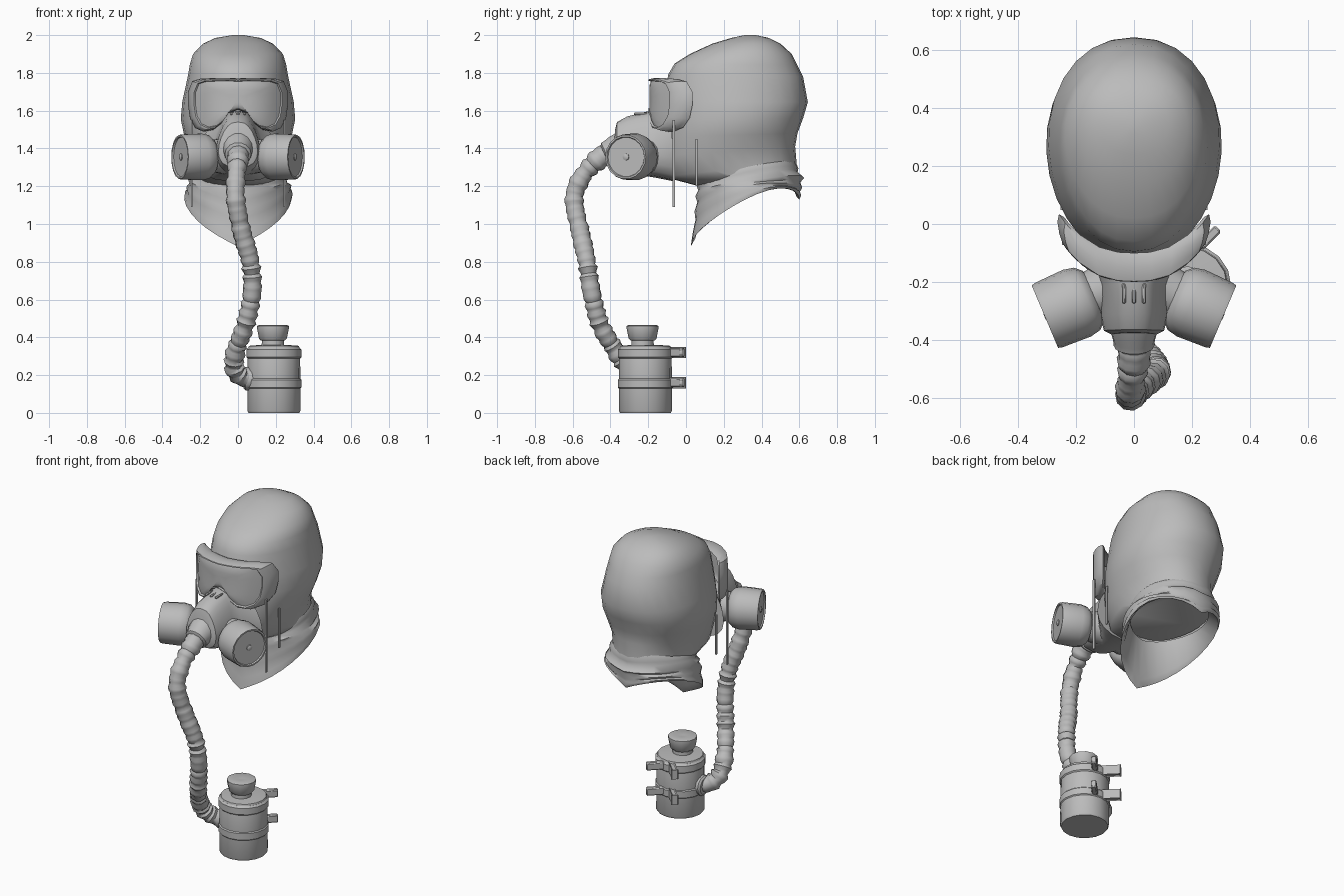
import bpy, bmesh, math, random
from mathutils import Vector, Matrix

random.seed(4)
grey = bpy.data.materials.new("matte_grey")
grey.diffuse_color = (0.5, 0.5, 0.5, 1)


def finish(name, bm, angle=40):
    bmesh.ops.recalc_face_normals(bm, faces=bm.faces)
    me = bpy.data.meshes.new(name)
    bm.to_mesh(me)
    bm.free()
    me.materials.append(grey)
    ob = bpy.data.objects.new(name, me)
    bpy.context.collection.objects.link(ob)
    bpy.ops.object.select_all(action='DESELECT')
    ob.select_set(True)
    bpy.context.view_layer.objects.active = ob
    bpy.ops.object.shade_smooth_by_angle(angle=math.radians(angle))
    return ob


def skin(name, loops, cap=(True, True), angle=40):
    """Bridge closed loops of equal point count."""
    bm = bmesh.new()
    vs = [[bm.verts.new(p) for p in lp] for lp in loops]
    n = len(vs[0])
    for a, b in zip(vs, vs[1:]):
        for i in range(n):
            j = (i + 1) % n
            bm.faces.new((a[i], a[j], b[j], b[i]))
    if cap[0]:
        bm.faces.new(vs[0])
    if cap[1]:
        bm.faces.new(vs[-1])
    return finish(name, bm, angle)


def ring(yf, zf, yb, zb, w, lift=0, p=0.85, n=28, wob=0.0, skew=0.0):
    """Oval loop through two centre points; lift raises its sides, skew widens the far end."""
    pts = []
    for i in range(n):
        a = 2 * math.pi * i / n
        t = (1 - math.cos(a)) / 2
        s = math.sin(a)
        x = math.copysign(abs(s) ** p, s) * w if abs(s) > 1e-6 else 0
        k = wob * math.sin(3 * a + 40 * zb)
        pts.append((x * (1 + k + skew * (2 * t - 1)), yf + (yb - yf) * t,
                    zf + (zb - zf) * t + k * 0.3 + lift * abs(s)))
    return pts


def lathe(name, base, axis, prof, n=16, angle=40):
    """Turned part: prof is (radius, distance along axis)."""
    base, axis = Vector(base), Vector(axis).normalized()
    q = axis.to_track_quat('Z', 'Y')
    return skin(name, [[base + q @ Vector((r * math.cos(2 * math.pi * i / n),
                                           r * math.sin(2 * math.pi * i / n), d))
                        for i in range(n)] for r, d in prof], angle=angle)


def box(name, c, size, bevel=0.0, turn=0.0):
    bm = bmesh.new()
    bmesh.ops.create_cube(bm, size=1)
    rot = Matrix.Rotation(turn, 3, 'Z')
    for v in bm.verts:
        v.co = Vector(c) + rot @ Vector([v.co[k] * size[k] for k in range(3)])
    if bevel:
        bmesh.ops.bevel(bm, geom=bm.edges[:], offset=bevel, segments=1, affect='EDGES')
    return finish(name, bm)


# Hood from crown to chin
skin("hood", [ring(*r, skew=.06) for r in (
    (.31, 2.0, .37, 2.0, .03), (.24, 1.985, .44, 1.985, .12), (.14, 1.955, .50, 1.955, .185),
    (.02, 1.90, .56, 1.90, .238, 0, .9), (-.06, 1.85, .59, 1.84, .255, 0, .92),
    (-.095, 1.79, .62, 1.78, .265, 0, .92), (-.11, 1.65, .645, 1.645, .295, 0, .92),
    (-.12, 1.55, .62, 1.56, .303, 0, .92), (-.135, 1.46, .59, 1.48, .285, 0, .92),
    (-.145, 1.36, .578, 1.41, .252, 0, .92), (-.12, 1.25, .585, 1.33, .23, 0, .92),
    (.05, 1.205, .58, 1.27, .22, 0, .95))], angle=60)

# Draped neck scarf: pointed at the front, folds around, open underneath
skin("neck_scarf", [ring(*r, wob=.018) for r in (
    (.08, 1.215, .575, 1.34, .228, .02, .95), (.055, 1.20, .595, 1.30, .24, .025, .95),
    (.065, 1.175, .59, 1.275, .24, .03, .95), (.05, 1.15, .625, 1.24, .262, .04, .95),
    (.06, 1.12, .605, 1.215, .258, .05, 1), (.045, 1.07, .615, 1.19, .278, .07, 1),
    (.05, 1.02, .602, 1.17, .273, .08, 1.05), (.035, .945, .61, 1.155, .286, .105, 1.05),
    (.025, .875, .60, 1.135, .284, .125, 1.08), (.05, .92, .585, 1.15, .268, .11, 1.08),
    (.08, 1.18, .56, 1.22, .215, .02, 1))], cap=(False, False), angle=70)

# Goggles: wrapped padded rim with recessed lens
half = [(0, 1.77), (.06, 1.773), (.13, 1.772), (.20, 1.768), (.24, 1.755), (.262, 1.70), (.262, 1.63),
        (.252, 1.56), (.225, 1.51), (.18, 1.49), (.13, 1.50), (.09, 1.53), (.055, 1.585), (0, 1.605)]
outline = half + [(-x, z) for x, z in half[-2:0:-1]]


def wrap(scale, dy):
    zc = 1.66
    out = []
    for x, z in outline:
        X = x * scale
        out.append((X, -.2 + .15 * (abs(X) / .26) ** 2.6 + dy, zc + (z - zc) * scale))
    return out


skin("goggles", [wrap(.92, .10), wrap(.99, .085), wrap(1.01, .05), wrap(.985, .02), wrap(.94, .002),
                 wrap(.89, 0), wrap(.86, .014), wrap(.7, .008), wrap(.45, .006), wrap(.2, .006)],
     cap=(False, True), angle=35)

# Respirator face piece, broader at the bottom
skin("face_mask", [ring(*r, n=20, p=.7, skew=-.25) for r in (
    (-.385, 1.34, -.375, 1.50, .075), (-.37, 1.30, -.365, 1.54, .1), (-.32, 1.28, -.31, 1.57, .112),
    (-.22, 1.255, -.21, 1.595, .115), (-.16, 1.245, -.15, 1.60, .13), (-.06, 1.225, -.08, 1.58, .21))])
for x in (-.035, 0, .035):
    box("nose_vent", (x, -.24, 1.584), (.014, .07, .014), .004)

# Side filters, their cheek mounts and hanging straps
for s in (-1, 1):
    lathe("filter", (s * .142, -.25, 1.355), (s * .92, -.39, 0),
          [(.06, -.012), (.095, -.002), (.117, .022), (.125, .06), (.121, .165),
           (.117, .18), (.108, .18), (.104, .172), (.02, .172)], n=18)
    lathe("filter_button", (s * .298, -.316, 1.355), (s * .92, -.39, 0),
          [(.018, -.004), (.018, .008), (.01, .012)], 8)
    lathe("filter_mount", (s * .06, -.21, 1.36), (s * .92, -.39, 0), [(.10, 0), (.085, .09)], 14)
    box("front_strap", (s * .245, -.065, 1.32), (.008, .014, .46))
    box("rear_strap", (s * .25, .055, 1.325), (.008, .012, .25))

# Hose outlet on the mask
lathe("hose_outlet", (0, -.33, 1.41), (0, -.9, -.42),
      [(.085, 0), (.08, .05), (.072, .08), (.07, .10), (.055, .11)], 14)

# Ribbed hose swept along a curve
path = [Vector(p) for p in (
    (0, -.38, 1.39), (0, -.46, 1.345), (-.01, -.55, 1.25), (-.012, -.592, 1.13), (.02, -.56, .96),
    (.065, -.525, .80), (.075, -.50, .64), (.04, -.455, .47), (-.01, -.375, .335),
    (-.02, -.31, .24), (.02, -.26, .19), (.08, -.24, .18))]
pts = []
ext = [2 * path[0] - path[1]] + path + [2 * path[-1] - path[-2]]
for i in range(1, len(ext) - 2):
    a, b, c, d = ext[i - 1:i + 3]
    steps = max(4, round((c - b).length / .016))
    for k in range(steps):
        t = k / steps
        pts.append(.5 * (2 * b + (c - a) * t + (2 * a - 5 * b + 4 * c - d) * t * t
                         + (3 * b - a - 3 * c + d) * t ** 3))
pts.append(path[-1])
loops = []
for i, p in enumerate(pts):
    tan = (pts[min(i + 1, len(pts) - 1)] - pts[max(i - 1, 0)]).normalized()
    u = tan.cross(Vector((1, .2, 0))).normalized()
    v = tan.cross(u)
    r = (.044, .052, .05)[i % 3] + random.uniform(-.004, .004) + .014 * max(0, 1 - i / 12)
    loops.append([p + r * (u * math.cos(2 * math.pi * k / 10) + v * math.sin(2 * math.pi * k / 10))
                  for k in range(10)])
skin("hose", loops, angle=50)

# Air canister with bands, cap and diagonal clips
C = (.19, -.215)
lathe("canister", (*C, 0), (0, 0, 1),
      [(.135, 0), (.141, .012), (.139, .335), (.132, .355), (.07, .36)], 16)
for z in (.125, .285):
    lathe("canister_band", (*C, z), (0, 0, 1),
          [(.136, 0), (.146, .01), (.146, .05), (.136, .06)], 16)
    for s in (-1, 1):
        box("band_clip", (C[0] + s * .053, C[1] + .152, z + .035), (.135, .032, .048), .006,
            math.radians(90 - s * 45))
lathe("cap_neck", (.185, -.23, .35), (0, 0, 1), [(.06, 0), (.058, .045)], 12)
lathe("cap", (.185, -.23, .382), (0, 0, 1),
      [(.062, 0), (.074, .012), (.084, .065), (.084, .078), (.076, .082), (.015, .076)], 12)
lathe("hose_port", (.10, -.235, .18), (-1, 0, 0), [(.062, 0), (.062, .06), (.05, .07)], 12)
